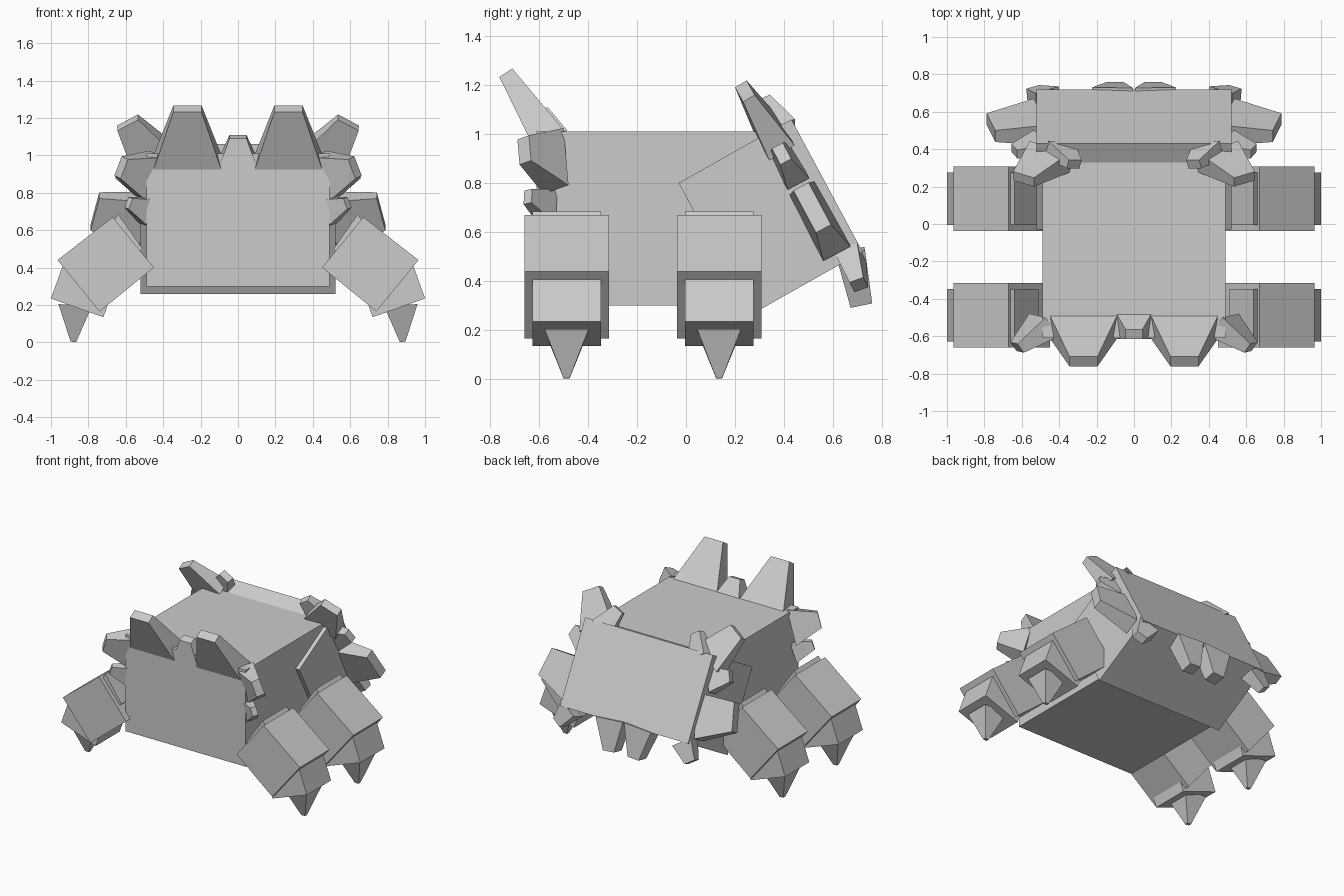
import bpy
import bmesh
from mathutils import Vector

if "Cube" in bpy.data.objects:
    bpy.data.objects.remove(bpy.data.objects["Cube"])

GREY = (0.6, 0.6, 0.6, 1.0)
mat = bpy.data.materials.new("stone_grey")
mat.use_nodes = True
mat.diffuse_color = GREY
mat.node_tree.nodes["Principled BSDF"].inputs["Base Color"].default_value = GREY


def loft(name, rings):
    """Close two matching four-sided rings into a solid."""
    bm = bmesh.new()
    a, b = [[bm.verts.new(p) for p in ring] for ring in rings]
    bm.faces.new(a)
    bm.faces.new(b)
    for i in range(4):
        j = (i + 1) % 4
        bm.faces.new((a[i], a[j], b[j], b[i]))
    bmesh.ops.recalc_face_normals(bm, faces=bm.faces)
    mesh = bpy.data.meshes.new(name)
    bm.to_mesh(mesh)
    bm.free()
    mesh.materials.append(mat)
    obj = bpy.data.objects.new(name, mesh)
    bpy.context.collection.objects.link(obj)
    return obj


def slab_x(name, outline, half):
    """Extrude a side outline of (y, z) points across the width."""
    return loft(name, [[(x, y, z) for y, z in outline] for x in (-half, half)])


def slab_y(name, outline, centre, half, side):
    """Extrude a front outline of (x, z) points along the depth."""
    return loft(name, [[(side * x, y, z) for x, z in outline]
                       for y in (centre - half, centre + half)])


def spike(name, base, tip, wide, base_size, tip_size, side=1):
    """Blunt tapering spike; sizes are (width, thickness)."""
    base, tip, wide = Vector(base), Vector(tip), Vector(wide)
    d = (tip - base).normalized()
    u = (wide - d * wide.dot(d)).normalized()
    v = d.cross(u)
    rings = []
    for c, (w, t) in ((base, base_size), (tip, tip_size)):
        ring = [c + u * w * a / 2 + v * t * b / 2
                for a, b in ((-1, -1), (1, -1), (1, 1), (-1, 1))]
        rings.append([(side * p.x, p.y, p.z) for p in ring])
    return loft(name, rings)


# Body and the tilted block at the back
slab_x("body", [(-0.61, 0.3), (0.33, 0.3), (0.33, 1.01), (-0.61, 1.01)], 0.49)
slab_x("back_block", [(-0.03, 0.8), (0.43, 1.06), (0.72, 0.52), (0.26, 0.26)], 0.52)

spike("front_middle_spike", (0, -0.55, 0.99), (0, -0.59, 1.1), (1, 0, 0),
      (0.18, 0.14), (0.09, 0.055))

# Direction down the sloping back block
SLOPE = (0, 0.47, -0.88)

# Paired spikes: name, base, tip, width direction, base size, tip size
SPIKES = [
    ("front_top_spike", (0.27, -0.55, 0.965), (0.27, -0.735, 1.25), (1, 0, 0),
     (0.36, 0.146), (0.15, 0.063)),
    ("front_side_spike", (0.48, -0.54, 0.89), (0.625, -0.66, 0.935), (-0.5, 0, 1),
     (0.25, 0.13), (0.11, 0.06)),
    ("front_small_spike", (0.48, -0.56, 0.7), (0.585, -0.645, 0.745), (-0.3, 0, 1),
     (0.15, 0.08), (0.06, 0.04)),
    ("back_top_spike", (0.45, 0.36, 0.98), (0.59, 0.24, 1.175), (1, 0.36, -0.64),
     (0.25, 0.12), (0.13, 0.055)),
    ("back_upper_small_spike", (0.4, 0.4, 1.0), (0.32, 0.32, 1.13), (1, 0, 0.6),
     (0.16, 0.1), (0.08, 0.05)),
    ("back_side_small_spike", (0.5, 0.42, 0.87), (0.64, 0.39, 0.92), SLOPE,
     (0.18, 0.1), (0.08, 0.05)),
    ("back_side_spike", (0.5, 0.545, 0.645), (0.765, 0.515, 0.7), SLOPE,
     (0.31, 0.125), (0.2, 0.07)),
    ("back_corner_spike", (0.46, 0.67, 0.5), (0.54, 0.705, 0.385), (1, -0.3, 0.6),
     (0.15, 0.1), (0.08, 0.06)),
    ("back_bottom_spike", (0.115, 0.67, 0.52), (0.1, 0.715, 0.303), (1, 0, 0),
     (0.22, 0.12), (0.09, 0.09)),
]

for side, label in ((1, "left"), (-1, "right")):
    for name, *shape in SPIKES:
        spike(f"{label}_{name}", *shape, side=side)

    # Legs: joint, upper leg, foot and claw
    for y, end in ((-0.487, "front"), (0.135, "back")):
        tag = f"{label}_{end}_"
        slab_y(tag + "joint", [(0.51, 0.5), (0.64, 0.685), (0.68, 0.63), (0.55, 0.46)],
               y, 0.14, side)
        slab_y(tag + "upper_leg", [(0.45, 0.4), (0.67, 0.67), (0.965, 0.44), (0.74, 0.165)],
               y, 0.172, side)
        slab_y(tag + "foot", [(1.0, 0.235), (0.72, 0.135), (0.65, 0.33), (0.93, 0.43)],
               y, 0.14, side)
        spike(tag + "claw", (0.87, 0 + y, 0.2), (0.88, y, 0.003), (1, 0, 0.3),
              (0.18, 0.18), (0.03, 0.024), side)
